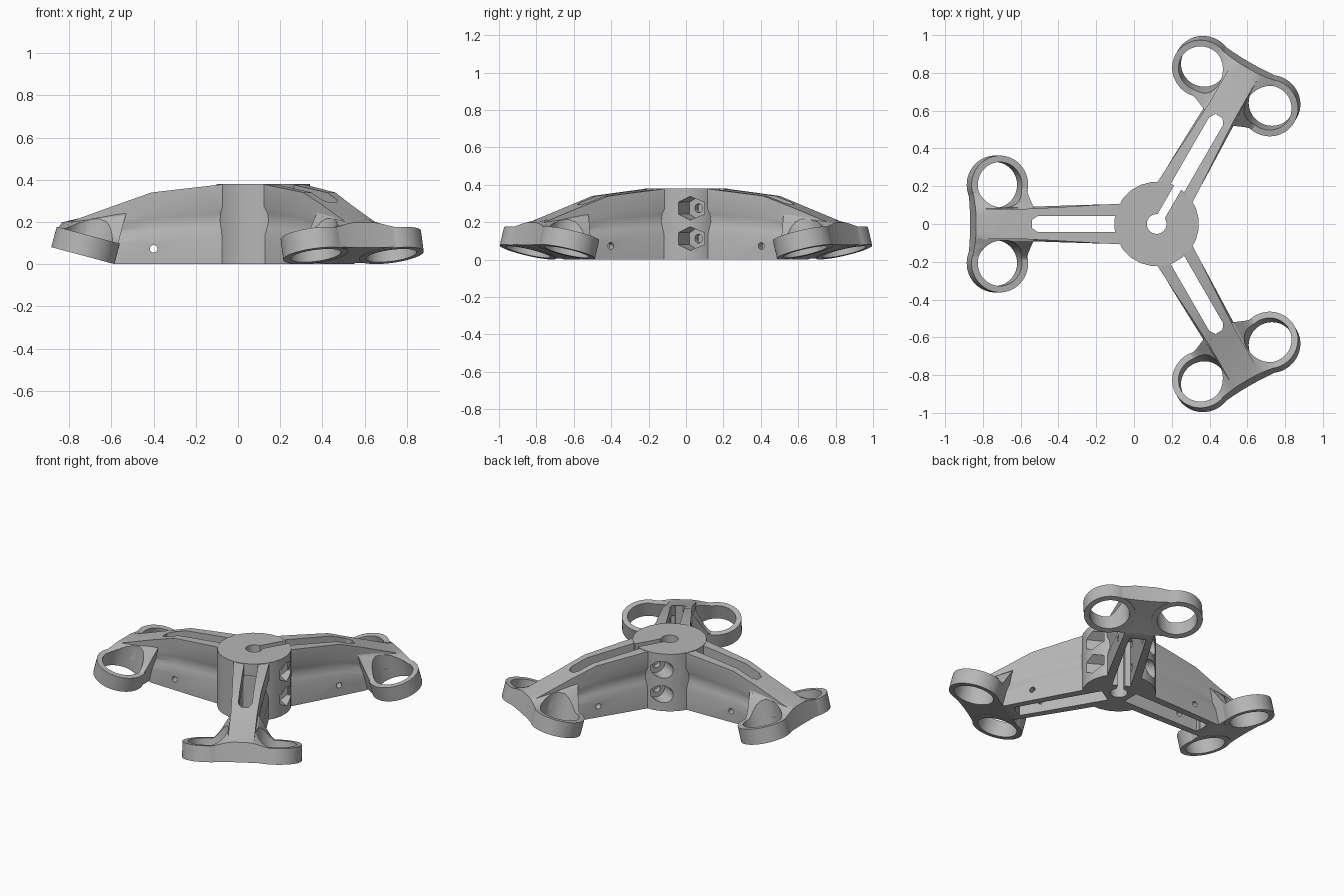
import bpy, bmesh
from math import radians, cos, pi
from mathutils import Matrix, Vector

if "Cube" in bpy.data.objects:
    bpy.data.objects.remove(bpy.data.objects["Cube"])

grey = bpy.data.materials.new("plain grey")
grey.use_nodes = True
grey.diffuse_color = (0.47, 0.47, 0.47, 1)
grey.node_tree.nodes["Principled BSDF"].inputs["Base Color"].default_value = (0.47, 0.47, 0.47, 1)

HUB = Vector((0.12, 0, 0))
TILT = Matrix.Rotation(radians(-15), 4, 'Y')
SPREAD = 0.207


def add_mesh(name, bm):
    bmesh.ops.recalc_face_normals(bm, faces=bm.faces)
    mesh = bpy.data.meshes.new(name)
    bm.to_mesh(mesh)
    bm.free()
    mesh.materials.append(grey)
    ob = bpy.data.objects.new(name, mesh)
    bpy.context.collection.objects.link(ob)
    return ob


def prism(name, radius, depth, matrix, sides=48):
    bm = bmesh.new()
    bmesh.ops.create_cone(bm, cap_ends=True, segments=sides, radius1=radius,
                          radius2=radius, depth=depth, matrix=matrix)
    return add_mesh(name, bm)


def loft(name, sections):
    """Skin a row of closed sections and cap both ends."""
    bm = bmesh.new()
    rows = [[bm.verts.new(p) for p in s] for s in sections]
    n = len(rows[0])
    for a, b in zip(rows, rows[1:]):
        for i in range(n):
            j = (i + 1) % n
            bm.faces.new((a[i], a[j], b[j], b[i]))
    bm.faces.new(rows[0])
    bm.faces.new(rows[-1])
    return add_mesh(name, bm)


def combine(target, operation, others):
    """Apply booleans one at a time and discard the helper objects."""
    for other in others:
        mod = target.modifiers.new(operation, 'BOOLEAN')
        mod.operation = operation
        mod.solver = 'EXACT'
        mod.object = other
        bpy.context.view_layer.update()
        graph = bpy.context.evaluated_depsgraph_get()
        mesh = bpy.data.meshes.new_from_object(target.evaluated_get(graph))
        target.modifiers.clear()
        target.data = mesh
        bpy.data.objects.remove(other)


def smooth(ob):
    bpy.ops.object.select_all(action='DESELECT')
    ob.select_set(True)
    bpy.context.view_layer.objects.active = ob
    bpy.ops.object.shade_smooth_by_angle(angle=radians(25))


def move(x, y, z):
    return Matrix.Translation((x, y, z))


def arm_section(r, top, low_w, top_w):
    """Cross-section of the arm with a shallow groove along each side."""
    base = max(0, (r - 0.7) * 0.36)
    h = top - base
    half = [(low_w, 0), (low_w, 0.36), (low_w - 0.009, 0.46), (low_w - 0.016, 0.54),
            (low_w - 0.011, 0.64), (top_w, 0.72), (top_w, 1)]
    right = [(r, -w, base + f * h) for w, f in half]
    left = [(r, w, base + f * h) for w, f in reversed(half)]
    return right + left


def channel(start):
    """Cutter for the hollow underside of an arm."""
    return loft("channel", [[(r, -w, -0.1), (r, w, -0.1), (r, w, z), (r, -w, z)]
                            for r, w, z in ((start, 0.056, 0.31), (0.53, 0.053, 0.27),
                                            (0.655, 0.05, 0.23))])


# Arm beam, built along +x from the hub axis
arm = loft("arm", [arm_section(*s) for s in (
    (0.18, 0.38, 0.105, 0.108), (0.34, 0.362, 0.102, 0.1), (0.53, 0.34, 0.096, 0.088),
    (0.7, 0.28, 0.09, 0.08), (0.93, 0.197, 0.085, 0.08))])

# Saddle that blends the beam into the two rings, in the tilted ring plane
ring_frame = move(0.843, 0, 0.089) @ TILT
saddle_sections = []
for i in range(29):
    t = SPREAD * (i / 14 - 1)
    k = min(1, max(0, (0.2 - abs(t)) / 0.16))
    bump = 0.182 * k * k * (3 - 2 * k)
    edge = 0.137 + 0.014 * (t / SPREAD) ** 2
    pts = [(-0.147, t, -0.047), (edge, t, -0.047),
           (edge, t, 0.047 + 0.16 * bump), (-0.147, t, 0.047 + bump)]
    saddle_sections.append([ring_frame @ Vector(p) for p in pts])
saddle = loft("saddle", saddle_sections)

# Tilted rings; the saddle and rings are bored before joining the beam
places = [ring_frame @ move(0, side * SPREAD, 0) for side in (-1, 1)]
combine(saddle, 'UNION', [prism("ring", 0.155, 0.1, m, 64) for m in places])
combine(saddle, 'DIFFERENCE', [prism("bore", 0.121, 0.8, m, 60) for m in places])
combine(arm, 'UNION', [saddle])

# Long slot with chamfered end, hollow underside and a cross hole for a pin
slot_outline = [(0.1, -0.042), (0.63, -0.042), (0.66, -0.022),
                (0.66, 0.022), (0.63, 0.042), (0.1, 0.042)]
slot = loft("slot", [[(x, y, z) for x, y in slot_outline] for z in (-0.15, 0.5)])
pin = prism("pin", 0.018, 0.5, move(0.52, 0, 0.073) @ Matrix.Rotation(pi / 2, 4, 'X'), 20)
combine(arm, 'DIFFERENCE', [slot, channel(0.1), pin])
smooth(arm)

# Three arms around the hub
for name, angle in (("arm_right", 180), ("arm_back", 60), ("arm_front", -60)):
    ob = arm if angle == 180 else arm.copy()
    if ob is not arm:
        bpy.context.collection.objects.link(ob)
    ob.name = name
    ob.location = HUB
    ob.rotation_euler = (0, 0, radians(angle))

# Hub: split clamp, built with the split along +x and then turned
hub = prism("hub", 0.224, 0.38, move(0, 0, 0.19) @ Matrix.Rotation(pi / 24, 4, 'Z'), 24)
cutters = [prism("axle", 0.052, 1, move(0, 0, 0.2)),
           loft("split", [[(0, y, -0.12), (0.4, y, -0.12), (0.4, y, 0.5), (0, y, 0.5)]
                          for y in (-0.022, 0.022)])]
# Hollow undersides run on into the hub
for turn_angle in (0, 120, 240):
    cutter = channel(0.09)
    cutter.rotation_euler.z = radians(turn_angle)
    cutters.append(cutter)
turn = Matrix.Rotation(pi / 2, 4, 'X')
for z in (0.112, 0.275):
    # Clamp bolt with a hexagonal nut pocket and a round head pocket
    cutters.append(prism("bolt", 0.024, 0.7, move(0.13, 0, z) @ turn, 24))
    cutters.append(prism("nut_pocket", 0.064, 0.3, move(0.13, -0.24, z) @ turn, 6))
    cutters.append(prism("head_pocket", 0.056, 0.3, move(0.13, 0.24, z) @ turn, 32))
combine(hub, 'DIFFERENCE', cutters)
hub.location = HUB
hub.rotation_euler = (0, 0, radians(60))
smooth(hub)
